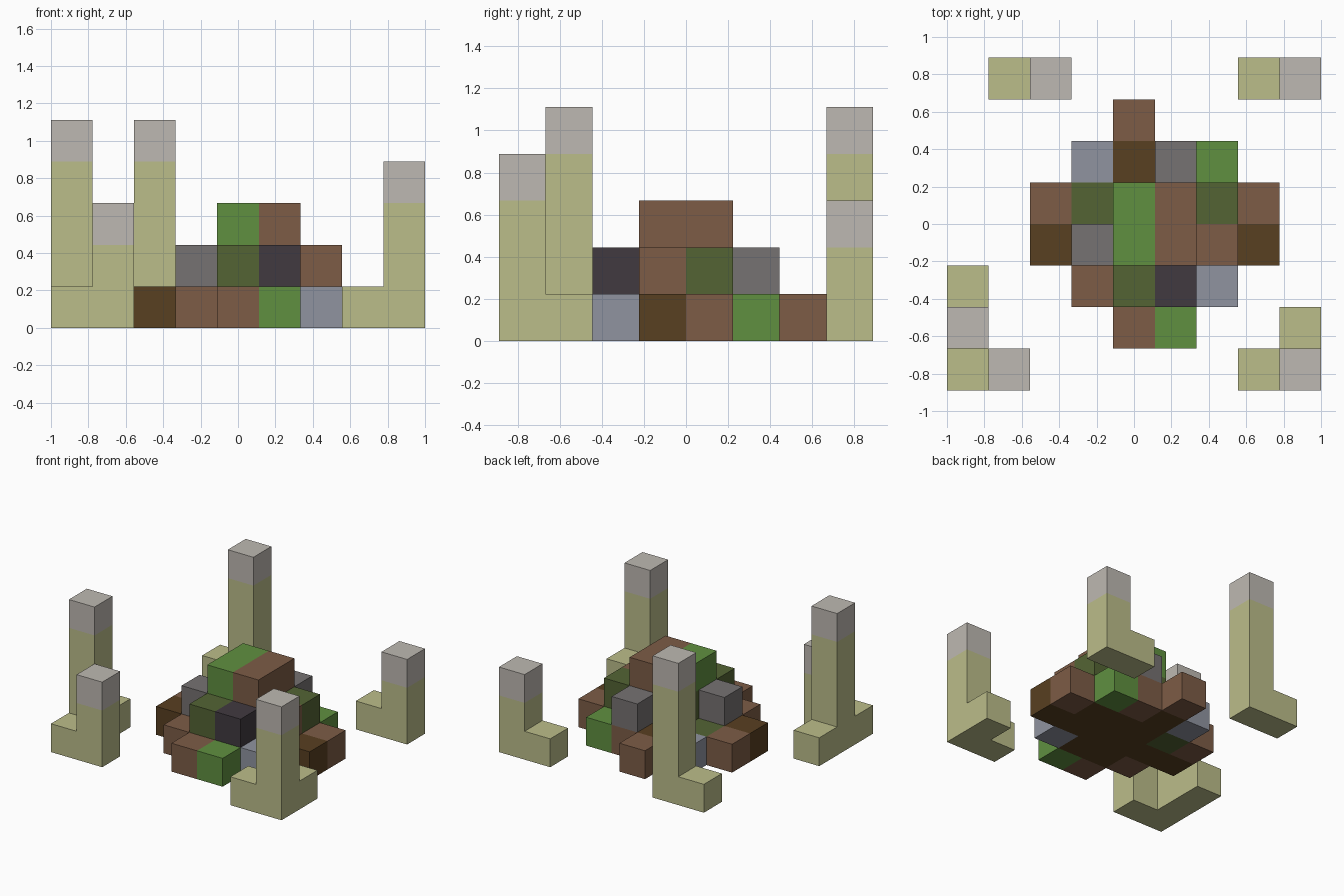
import bpy
import bmesh
from mathutils import Vector

if "Cube" in bpy.data.objects:
    bpy.data.objects.remove(bpy.data.objects["Cube"], do_unlink=True)

S = 2 / 9                       # block size
ORIGIN = Vector((-1, -4 * S, 0))

# One letter per block colour
PALETTE = {
    "s": ("sandstone", (0.50, 0.51, 0.255)),
    "c": ("pale_capstone", (0.515, 0.485, 0.445)),
    "b": ("brown_earth", (0.205, 0.107, 0.061)),
    "d": ("dark_soil", (0.098, 0.050, 0.015)),
    "g": ("grass_green", (0.117, 0.279, 0.051)),
    "m": ("moss_green", (0.088, 0.127, 0.034)),
    "u": ("blue_grey_stone", (0.279, 0.296, 0.352)),
    "k": ("grey_stone", (0.181, 0.168, 0.168)),
    "x": ("charcoal", (0.053, 0.042, 0.051)),
}


def make_material(name, rgb):
    mat = bpy.data.materials.new(name)
    mat.use_nodes = True
    mat.diffuse_color = (*rgb, 1)
    bsdf = next(n for n in mat.node_tree.nodes if n.type == "BSDF_PRINCIPLED")
    bsdf.inputs["Base Color"].default_value = (*rgb, 1)
    bsdf.inputs["Roughness"].default_value = 0.9
    return mat


MATS = {key: make_material(*value) for key, value in PALETTE.items()}


def build_blocks(name, cells):
    """Join blocks {(i, j, k): colour} into one outer skin."""
    keys = sorted(set(cells.values()))
    mesh = bpy.data.meshes.new(name)
    for key in keys:
        mesh.materials.append(MATS[key])
    bm = bmesh.new()
    for cell, key in cells.items():
        centre = ORIGIN + (Vector(cell) + Vector((0.5, 0.5, 0.5))) * S
        cube = bmesh.ops.create_cube(bm, size=S)
        bmesh.ops.translate(bm, verts=cube["verts"], vec=centre)
        hidden = []
        for face in {f for v in cube["verts"] for f in v.link_faces}:
            face.material_index = keys.index(key)
            step = (face.calc_center_median() - centre) / (S / 2)
            if tuple(round(c + s) for c, s in zip(cell, step)) in cells:
                hidden.append(face)
        bmesh.ops.delete(bm, geom=hidden, context="FACES")
    bmesh.ops.remove_doubles(bm, verts=bm.verts, dist=S / 100)
    bm.to_mesh(mesh)
    bm.free()
    obj = bpy.data.objects.new(name, mesh)
    bpy.context.collection.objects.link(obj)
    return obj


# Stepped mound: each layer drawn as a plan, back row first
LAYERS = [
    ["..b...",
     ".udbg.",
     "bmdddb",
     "dddddd",
     ".bddu.",
     "..bg.."],
    ["......",
     "...k..",
     "..mbm.",
     ".kmbb.",
     "..mx..",
     "......"],
    ["......",
     "......",
     "..gb..",
     "..gb..",
     "......",
     "......"],
]
mound = {}
for k, plan in enumerate(LAYERS):
    for row, line in enumerate(plan):
        for col, key in enumerate(line):
            if key != ".":
                mound[(col + 2, 6 - row, k)] = key
build_blocks("stepped_mound", mound)


# Corner pillars: columns given as (i, j, height); tall ones get a capstone
def build_pillars(name, columns):
    cells = {}
    for i, j, height in columns:
        for k in range(height):
            capped = height > 1 and k == height - 1
            cells[(i, j, k)] = "c" if capped else "s"
    build_blocks(name, cells)


build_pillars("front_right_pillars", [(0, 0, 1), (0, 1, 5), (0, 2, 1), (1, 0, 3)])
build_pillars("front_left_pillar", [(7, 0, 1), (8, 0, 4), (8, 1, 1)])
build_pillars("back_right_pillar", [(1, 7, 1), (2, 7, 5)])
build_pillars("back_left_pillar", [(7, 7, 1), (8, 7, 3)])
